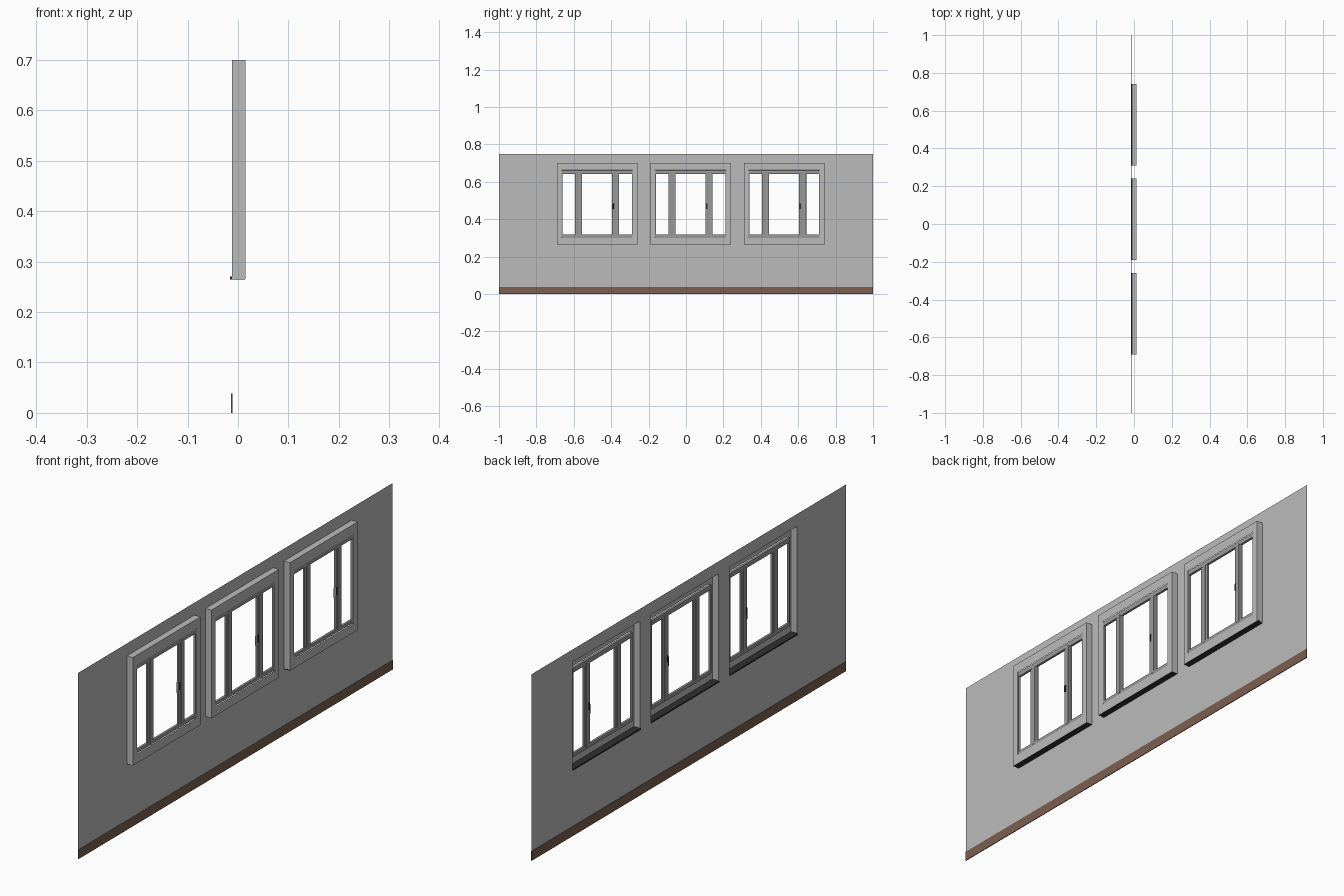
import bpy, bmesh

if "Cube" in bpy.data.objects:
    bpy.data.objects.remove(bpy.data.objects["Cube"])

def material(name, rgb):
    m = bpy.data.materials.new(name)
    m.diffuse_color = (*rgb, 1)
    m.use_nodes = True
    m.node_tree.nodes["Principled BSDF"].inputs["Base Color"].default_value = m.diffuse_color
    return m

GREY = material("wall grey", (0.5, 0.5, 0.5))
FRAME = material("frame grey", (0.32, 0.32, 0.32))
DARK = material("sill dark", (0.03, 0.03, 0.03))
BROWN = material("skirting brown", (0.2, 0.115, 0.08))

def finish(name, bm, mat):
    me = bpy.data.meshes.new(name)
    bm.to_mesh(me)
    bm.free()
    ob = bpy.data.objects.new(name, me)
    bpy.context.collection.objects.link(ob)
    me.materials.append(mat)
    return ob

def box(name, x, y, z, mat, bevel=0):
    """Box from (min, max) pairs, optionally with small bevels."""
    bm = bmesh.new()
    bmesh.ops.create_cube(bm, size=1)
    for v in bm.verts:
        v.co = [(a + b) / 2 + c * (b - a) for (a, b), c in zip((x, y, z), v.co)]
    ob = finish(name, bm, mat)
    if bevel:
        mod = ob.modifiers.new("bevel", 'BEVEL')
        mod.width = bevel
        mod.segments = 2
    return ob

def sheet(name, x, ys, zs, is_hole, mat):
    """Flat sheet facing +x, made of a grid of cells with some left open."""
    bm = bmesh.new()
    grid = [[bm.verts.new((x, y, z)) for z in zs] for y in ys]
    for i in range(len(ys) - 1):
        for j in range(len(zs) - 1):
            if not is_hole(i, j):
                bm.faces.new((grid[i][j], grid[i + 1][j],
                              grid[i + 1][j + 1], grid[i][j + 1]))
    return finish(name, bm, mat)

WALL_X, FRONT_X = -0.0115, 0.0145
CENTRES = (-0.475, 0.025, 0.525)
HALF, Z0, Z1 = 0.215, 0.265, 0.70

# Wall sheet with three openings
ys = [-1] + [c + s * HALF for c in CENTRES for s in (-1, 1)] + [1]
sheet("wall", WALL_X, ys, [0, Z0, Z1, 0.75], lambda i, j: i % 2 == 1 and j == 1, GREY)

# Skirting boards, butted end to end
seams = [-1, -0.72, -0.22, 0.28, 0.78, 1]
for a, b in zip(seams, seams[1:]):
    box("skirting_board", (-0.0135, -0.0105), (a, b), (0, 0.038), BROWN)

for c in CENTRES:
    # Projecting surround: sides and top of the box
    bm = bmesh.new()
    path = [(-HALF, Z0), (-HALF, Z1), (HALF, Z1), (HALF, Z0)]
    rows = [[bm.verts.new((x, c + y, z)) for y, z in path] for x in (WALL_X, FRONT_X)]
    for k in range(3):
        bm.faces.new((rows[0][k], rows[0][k + 1], rows[1][k + 1], rows[1][k]))
    finish("window_reveal", bm, GREY)

    # Front panel with one large opening
    sheet("window_panel", FRONT_X, [c - HALF, c - 0.19, c + 0.19, c + HALF],
          [Z0, 0.303, 0.662, Z1], lambda i, j: i == 1 and j == 1, GREY)

    # Dark sill slab under the recess
    box("window_sill", (-0.0155, FRONT_X - 0.0002), (c - HALF, c + HALF),
        (Z0 - 0.0005, 0.27), DARK)

    # Outer frame rails and thin side stiles
    fx = (0.003, 0.0135)
    for z in ((0.303, 0.318), (0.642, 0.662)):
        box("frame_rail", fx, (c - 0.19, c + 0.19), z, FRAME, 0.002)
    for s in (-1, 1):
        a, b = sorted((c + s * 0.186, c + s * 0.191))
        box("frame_stile", fx, (a, b), (0.305, 0.66), FRAME, 0.001)

        # Mullion with raised sash stiles on either side
        a, b = sorted((c + s * 0.092, c + s * 0.106))
        box("mullion", (0.002, 0.0145), (a, b), (0.31, 0.65), FRAME, 0.001)
        for y in (0.086, 0.112):
            box("sash_stile", (0.004, 0.012), (c + s * y - 0.006, c + s * y + 0.006),
                (0.312, 0.648), FRAME, 0.001)

    # Handle on the opening sash
    box("handle_plate", (0.0015, 0.0143), (c + 0.082, c + 0.089), (0.455, 0.485), DARK, 0.001)
    box("handle_lever", (0.0, 0.0015), (c + 0.083, c + 0.088), (0.44, 0.478), DARK)
